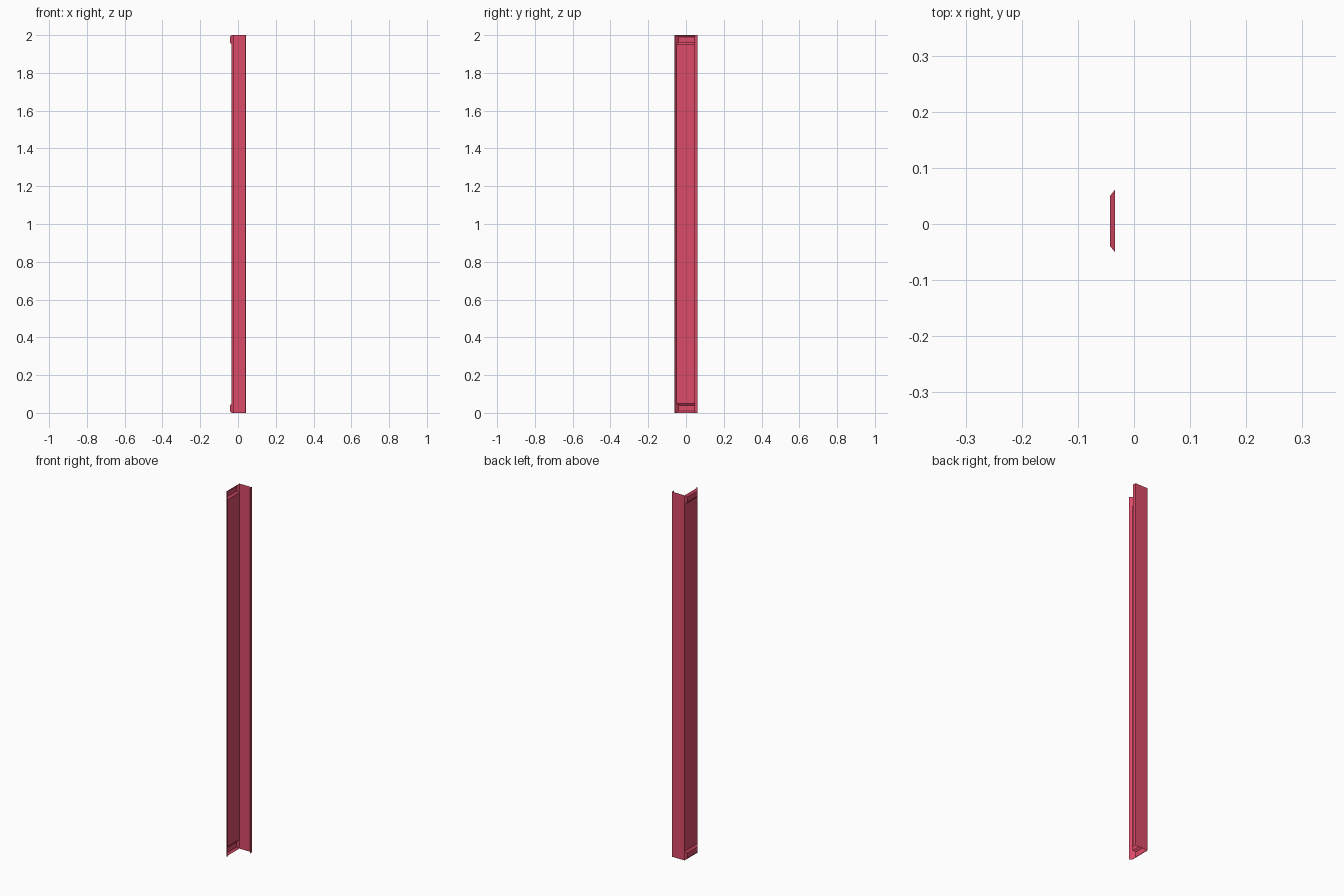
import bpy, bmesh

if "Cube" in bpy.data.objects:
    bpy.data.objects.remove(bpy.data.objects["Cube"])

H = 2.0
WALL_X, POCKET_X = -0.034, -0.043
Y0, Y1 = -0.05, 0.061
POCKET_H = 0.05

mat = bpy.data.materials.new("red_paint")
mat.diffuse_color = (0.71, 0.07, 0.14, 1)
mat.use_nodes = True
mat.node_tree.nodes["Principled BSDF"].inputs["Base Color"].default_value = mat.diffuse_color


def finish(name, bm):
    bmesh.ops.remove_doubles(bm, verts=bm.verts, dist=1e-5)
    bmesh.ops.recalc_face_normals(bm, faces=bm.faces)
    me = bpy.data.meshes.new(name)
    bm.to_mesh(me)
    bm.free()
    me.materials.append(mat)
    ob = bpy.data.objects.new(name, me)
    bpy.context.collection.objects.link(ob)
    return ob


def sheet(name, profile, z0, z1):
    """Thin folded sheet: an open xy profile swept upward."""
    bm = bmesh.new()
    for (xa, ya), (xb, yb) in zip(profile, profile[1:]):
        bm.faces.new([bm.verts.new(p) for p in
                      ((xa, ya, z0), (xb, yb, z0), (xb, yb, z1), (xa, ya, z1))])
    return finish(name, bm)


def pocket(name, z0, z1):
    """Shallow pressed recess with sloping sides, open toward +x."""
    bm = bmesh.new()

    def ring(x, d):
        return [bm.verts.new((x, y, z)) for y, z in
                ((Y0 + d, z0 + d), (Y1 - d, z0 + d), (Y1 - d, z1 - d), (Y0 + d, z1 - d))]
    outer, inner = ring(WALL_X, 0), ring(POCKET_X, 0.011)
    for i in range(4):
        j = (i + 1) % 4
        bm.faces.new((outer[i], outer[j], inner[j], inner[i]))
    bm.faces.new(inner)
    return finish(name, bm)


# Main wall between the two end recesses
sheet("side_wall", [(WALL_X, Y0), (WALL_X, Y1)], POCKET_H, H - POCKET_H)
# Back flange with its folded lip
sheet("back_flange", [(WALL_X, Y1), (0.041, Y1), (0.043, 0.044)], 0, H)
# Slanted lip along the front edge
sheet("front_lip", [(WALL_X, Y0), (-0.02, -0.061)], 0, H)
# Pressed recesses at both ends
pocket("bottom_recess", 0, POCKET_H)
pocket("top_recess", H - POCKET_H, H)
